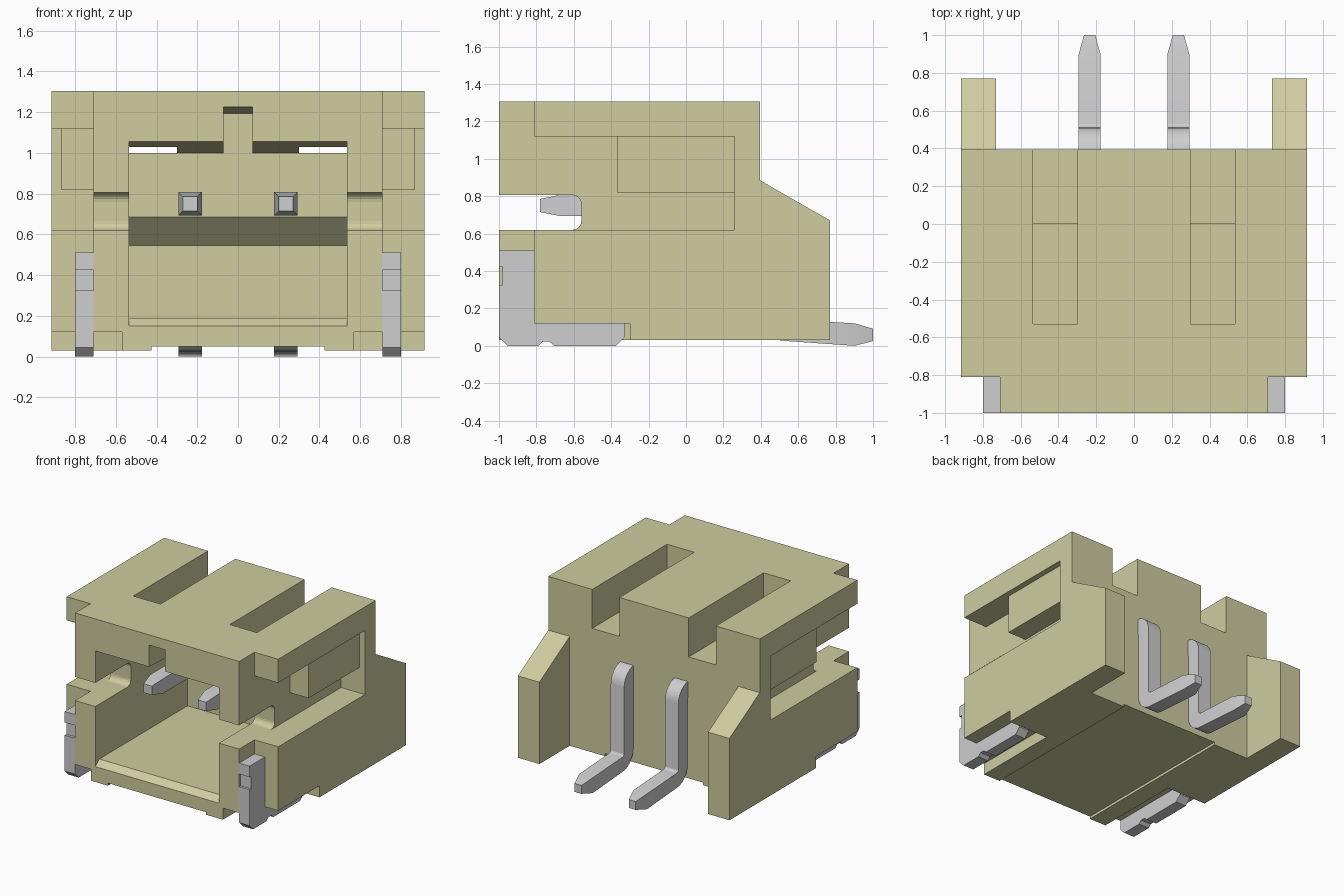
import bpy, bmesh, math
from mathutils import Vector

if "Cube" in bpy.data.objects:
    bpy.data.objects.remove(bpy.data.objects["Cube"], do_unlink=True)


def material(name, rgb):
    m = bpy.data.materials.new(name)
    m.use_nodes = True
    m.diffuse_color = (*rgb, 1)
    m.node_tree.nodes["Principled BSDF"].inputs["Base Color"].default_value = (*rgb, 1)
    return m


CREAM = material("cream plastic", (0.62, 0.61, 0.35))
TIN = material("tin plating", (0.62, 0.62, 0.63))


def finish(name, bm, mat):
    bmesh.ops.recalc_face_normals(bm, faces=bm.faces)
    me = bpy.data.meshes.new(name)
    bm.to_mesh(me)
    bm.free()
    me.materials.append(mat)
    ob = bpy.data.objects.new(name, me)
    bpy.context.collection.objects.link(ob)
    return ob


def extrude(name, profile, x0, x1, mat=CREAM):
    """Extrude a (y, z) profile along x."""
    bm = bmesh.new()
    a = [bm.verts.new((x0, y, z)) for y, z in profile]
    b = [bm.verts.new((x1, y, z)) for y, z in profile]
    bm.faces.new(a)
    bm.faces.new(b[::-1])
    for i in range(len(a)):
        j = (i + 1) % len(a)
        bm.faces.new((a[i], b[i], b[j], a[j]))
    return finish(name, bm, mat)


def box(name, x0, x1, y0, y1, z0, z1):
    return extrude(name, [(y0, z0), (y1, z0), (y1, z1), (y0, z1)], x0, x1)


def sides(x0, x1):
    return [(x0, x1), (-x1, -x0)]


# Housing: side outline with the sloped rear ears
housing = extrude("housing", [(-1, .03), (.77, .03), (.77, .67), (.395, .885),
                              (.395, 1.305), (-1, 1.305)], -.915, .915)

# Cutters: space between ears, underside groove, plug cavity, key slot
cutters = [
    box("cut_rear", -.73, .73, .395, 1.2, -.5, 1.0),
    box("cut_groove", -.425, .425, -1.5, 1.5, -.5, .05),
    extrude("cut_cavity", [(-1.1, .07), (-.95, .19), (.14, .19), (.14, .545),
                           (0, .685), (0, 1.0), (-1.1, 1.0605)], -.535, .535),
    extrude("cut_key", [(-1.1, .9), (0, .9), (0, 1.19), (-1.1, 1.2285)], -.07, .07),
]
# Side wall slot with rounded inner corners
r = .045
slot = [(-1.2, .62)]
for cz, start in ((.62 + r, -90), (.805 - r, 0)):
    for k in range(6):
        t = math.radians(start + 18 * k)
        slot.append((-.56 - r + r * math.cos(t), cz + r * math.sin(t)))
slot.append((-1.2, .805))
cutters.append(extrude("cut_slot", slot, -.8, .8))
# Mirrored cutters: front corners, side pockets, top slots, foot pockets
for x0, x1, y0, y1, z0, z1 in [(.71, 1.2, -1.5, -.81, -.5, 2),
                               (.71, 1.2, -1.5, .26, .62, 1.12),
                               (.30, .535, -.53, 1.2, 1.0, 2),
                               (.57, 1.2, -1.5, -.30, -.5, .12)]:
    for a, b in sides(x0, x1):
        cutters.append(box("cut_side", a, b, y0, y1, z0, z1))

for c in cutters:
    c.hide_render = True
    mod = housing.modifiers.new("cut", 'BOOLEAN')
    mod.operation = 'DIFFERENCE'
    mod.solver = 'EXACT'
    mod.object = c
bpy.context.view_layer.update()
carved = bpy.data.meshes.new_from_object(
    housing.evaluated_get(bpy.context.evaluated_depsgraph_get()))
housing.modifiers.clear()
housing.data = carved
carved.name = "housing"
carved.materials.clear()
carved.materials.append(CREAM)
for c in cutters:
    bpy.data.objects.remove(c, do_unlink=True)

# Ribs inside the side pockets
for (a, b), s in zip(sides(.70, .87), ("left", "right")):
    box(s + "_rib", a, b, -.37, .27, .82, 1.13)

# Solder clamps at the front corners
clamp = [(-1, .045), (-1, .325), (-.98, .325), (-.98, .425), (-1, .425), (-1, .51),
         (-.81, .51), (-.81, .12), (-.33, .12), (-.33, .045), (-.375, 0), (-.705, 0),
         (-.73, .022), (-.765, .022), (-.79, 0), (-.955, 0)]
for (a, b), s in zip(sides(.71, .80), ("left", "right")):
    extrude(s + "_clamp", clamp, a, b, TIN)


# Bent contact pins: square rings swept along a path in the yz plane
def arc(cy, cz, a0, a1, flip, n=6):
    out = []
    for k in range(n + 1):
        t = math.radians(a0 + (a1 - a0) * k / n)
        c, s = math.cos(t), math.sin(t)
        out.append((cy + .077 * c, cz + .077 * s, flip * c, flip * s, .0575, .0575))
    return out


W = .0575
rings = ([(-.78, .75, 0, 1, .035, .035), (-.67, .75, 0, 1, W, W)]
         + arc(.378, .673, 90, 0, 1)
         + arc(.532, .16, 180, 270, -1)
         + [(.90, .06, 0, 1, W, .06), (1.0, .058, 0, 1, .03, .033)])
for cx, s in ((.235, "left"), (-.235, "right")):
    bm = bmesh.new()
    prev = None
    for y, z, ny, nz, hx, hn in rings:
        ring = [bm.verts.new((cx + u * hx, y + v * hn * ny, z + v * hn * nz))
                for u, v in ((-1, -1), (1, -1), (1, 1), (-1, 1))]
        if prev:
            for i in range(4):
                j = (i + 1) % 4
                bm.faces.new((prev[i], prev[j], ring[j], ring[i]))
        else:
            bm.faces.new(ring[::-1])
        prev = ring
    bm.faces.new(prev)
    pin = finish(s + "_pin", bm, TIN)
    bpy.ops.object.select_all(action='DESELECT')
    pin.select_set(True)
    bpy.context.view_layer.objects.active = pin
    bpy.ops.object.shade_smooth_by_angle(angle=math.radians(20))
